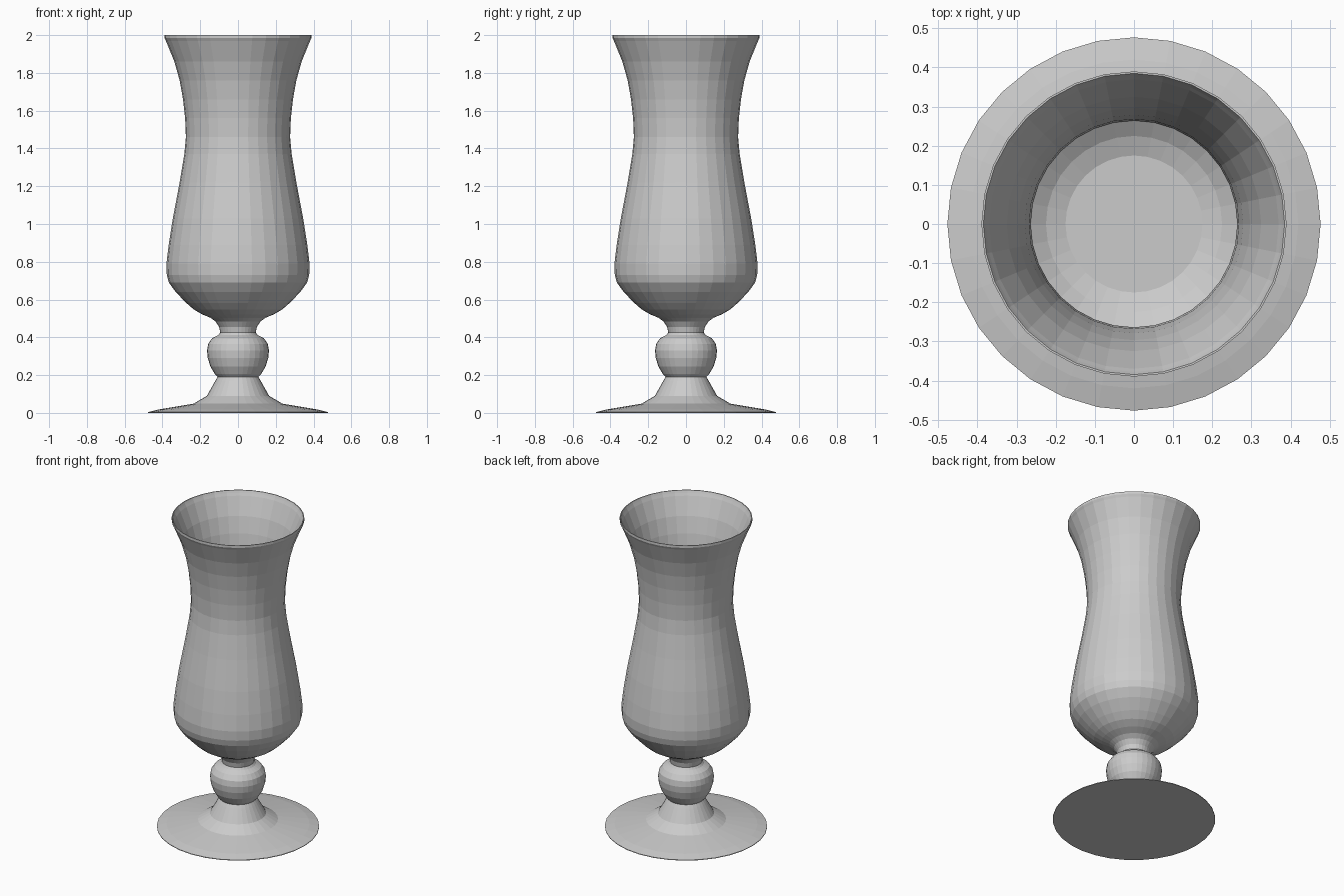
import bpy, bmesh
from math import cos, sin, pi

if "Cube" in bpy.data.objects:
    bpy.data.objects.remove(bpy.data.objects["Cube"])

SEGMENTS = 32


def lathe(name, profile):
    """Revolve (radius, height) points about z; zero radius makes a pole."""
    bm = bmesh.new()
    rings = []
    for r, z in profile:
        if r == 0:
            rings.append([bm.verts.new((0, 0, z))] * SEGMENTS)
        else:
            rings.append([bm.verts.new((r * cos(2 * pi * i / SEGMENTS),
                                        r * sin(2 * pi * i / SEGMENTS), z))
                          for i in range(SEGMENTS)])
    for low, high in zip(rings, rings[1:]):
        for i in range(SEGMENTS):
            j = (i + 1) % SEGMENTS
            bm.faces.new(dict.fromkeys((low[i], low[j], high[j], high[i])))
    bmesh.ops.recalc_face_normals(bm, faces=bm.faces)
    mesh = bpy.data.meshes.new(name)
    bm.to_mesh(mesh)
    bm.free()
    obj = bpy.data.objects.new(name, mesh)
    bpy.context.collection.objects.link(obj)
    return obj


# Outer silhouette: foot, stem with knop, then the bowl
foot = [(0, 0), (0.477, 0), (0.477, 0.004), (0.42, 0.018), (0.235, 0.049),
        (0.165, 0.09)]
stem = [(0.12, 0.17), (0.108, 0.19), (0.122, 0.205), (0.146, 0.245),
        (0.16, 0.29), (0.164, 0.33), (0.158, 0.365), (0.137, 0.395),
        (0.105, 0.412), (0.094, 0.425), (0.1, 0.455), (0.118, 0.483)]
bowl = [(0.145, 0.503), (0.19, 0.522), (0.235, 0.548), (0.275, 0.583),
        (0.33, 0.64), (0.366, 0.69), (0.377, 0.73), (0.379, 0.79),
        (0.367, 0.89), (0.345, 1.03), (0.309, 1.22), (0.284, 1.37),
        (0.276, 1.46), (0.28, 1.56), (0.291, 1.66), (0.309, 1.76),
        (0.337, 1.86), (0.382, 1.97), (0.39, 1.985), (0.39, 2.0)]

# Inside of the bowl: thin wall down to a flat floor
WALL = 0.012
inside = [(r - (0.005 if z > 1.99 else WALL), z)
          for r, z in reversed(bowl) if z > 0.56]
floor = [(0.225, 0.558), (0.175, 0.54), (0, 0.54)]

lathe("footed_glass", foot + stem + bowl + inside + floor)
